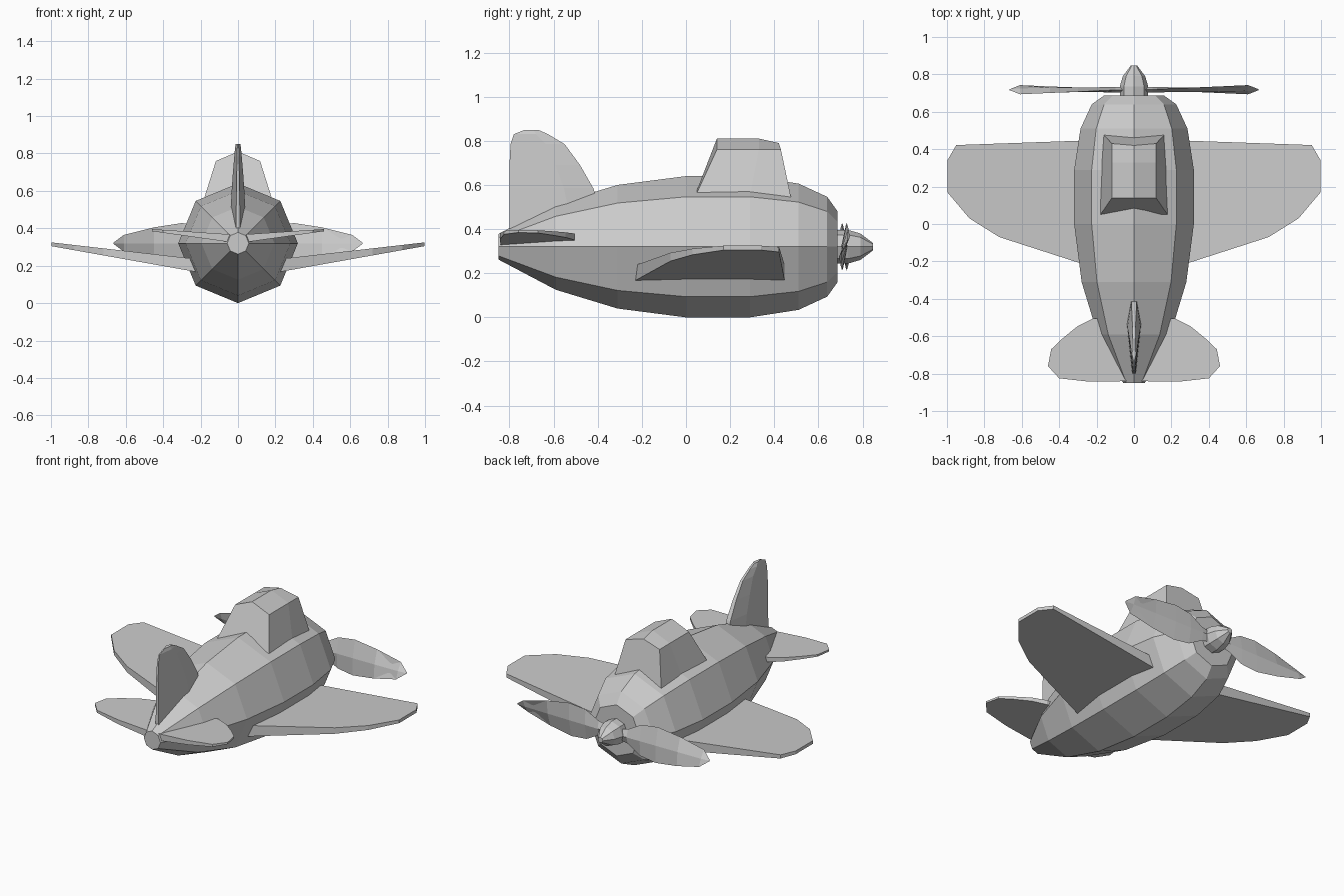
import bpy, bmesh
from math import sin, cos, pi, tan
from mathutils import Vector

if "Cube" in bpy.data.objects:
    bpy.data.objects.remove(bpy.data.objects["Cube"])

AXIS_Z = 0.32  # height of the fuselage centre line


def loft(name, rings, mirror=False):
    """Skin a list of equal-length point rings and cap both ends."""
    bm = bmesh.new()
    vs = [[bm.verts.new(Vector(p)) for p in ring] for ring in rings]
    n = len(rings[0])
    for a, b in zip(vs, vs[1:]):
        for i in range(n):
            j = (i + 1) % n
            bm.faces.new((a[i], a[j], b[j], b[i]))
    bm.faces.new(vs[0])
    bm.faces.new(vs[-1])
    bmesh.ops.remove_doubles(bm, verts=bm.verts, dist=0.0005)
    bmesh.ops.recalc_face_normals(bm, faces=bm.faces)
    me = bpy.data.meshes.new(name)
    bm.to_mesh(me)
    bm.free()
    ob = bpy.data.objects.new(name, me)
    bpy.context.collection.objects.link(ob)
    if mirror:
        mod = ob.modifiers.new("mirror", 'MIRROR')
        mod.use_mirror_merge = False
    return ob


def circle(y, r, sides=8):
    return [(r * sin(2 * pi * i / sides), y, AXIS_Z + r * cos(2 * pi * i / sides))
            for i in range(sides)]


def slab(name, outline, z_low, z_high):
    """Tapered dihedral panel; z_low / z_high give heights as functions of x."""
    loft(name, [[(x, y, z_low(x)) for x, y in outline],
                [(x, y, z_high(x)) for x, y in outline]], mirror=True)


# Fuselage: octagonal body of varying radius
loft("fuselage", [circle(y, r) for y, r in (
    (-0.85, 0.058), (-0.59, 0.195), (-0.31, 0.28), (0.0, 0.32), (0.29, 0.32),
    (0.51, 0.286), (0.64, 0.226), (0.687, 0.16))])

# Spinner on the nose
loft("spinner", [circle(y, r) for y, r in (
    (0.68, 0.075), (0.735, 0.076), (0.79, 0.06), (0.847, 0.017))])

# Canopy: tapered sides under a shallow peaked roof
canopy = []
for y0, y1, s0, z0, z1, z2 in ((0.02, 0.14, 0.20, 0.50, 0.76, 0.81),
                              (0.28, 0.33, 0.19, 0.50, 0.76, 0.81),
                              (0.485, 0.43, 0.17, 0.50, 0.76, 0.79)):
    canopy.append([(-s0, y0, z0), (-0.118, y1, z1), (0, y1 - (0.01 if y1 > 0.4 else 0), z2),
                   (0.118, y1, z1), (s0, y0, z0)])
loft("canopy", canopy)

# Main wings
slab("wing",
     [(0.1, 0.452), (0.95, 0.422), (0.998, 0.34), (0.998, 0.17),
      (0.88, 0.03), (0.72, -0.07), (0.1, -0.27)],
     lambda x: 0.127 + 0.178 * x, lambda x: 0.21 + 0.115 * x)

# Tailplane
slab("tailplane",
     [(0.02, -0.50), (0.22, -0.505), (0.30, -0.545), (0.38, -0.61), (0.443, -0.67),
      (0.46, -0.76), (0.40, -0.825), (0.24, -0.843), (0.02, -0.84)],
     lambda x: 0.32 + 0.14 * x, lambda x: 0.365 + 0.067 * x)

# Tail fin: stacked hexagonal sections (height, front, back, half thickness)
fin = []
for z, yf, yb, w in ((0.40, -0.36, -0.80, 0.042), (0.585, -0.42, -0.80, 0.035),
                     (0.69, -0.48, -0.80, 0.028), (0.785, -0.55, -0.795, 0.020),
                     (0.83, -0.625, -0.78, 0.016), (0.85, -0.67, -0.73, 0.012)):
    ym = yf + 0.35 * (yb - yf)
    fin.append([(-0.4 * w, yf, z), (0.4 * w, yf, z), (w, ym, z),
                (0.25 * w, yb, z), (-0.25 * w, yb, z), (-w, ym, z)])
loft("tail_fin", fin)

# Propeller: two leaf-shaped twisted blades
for side, name in ((1, "propeller_blade_right"), (-1, "propeller_blade_left")):
    blade = []
    for x, h, t, twist in ((0.03, 0.03, 0.016, 0), (0.10, 0.045, 0.015, 0.03),
                           (0.19, 0.095, 0.013, 0.06), (0.30, 0.108, 0.012, 0.1),
                           (0.45, 0.085, 0.010, 0.2), (0.61, 0.045, 0.007, 0.5),
                           (0.665, 0.004, 0.003, 0.5)):
        dy = h * tan(twist) * side
        blade.append([(side * x, 0.718 + dy, AXIS_Z + h), (side * x, 0.718 + t, AXIS_Z),
                      (side * x, 0.718 - dy, AXIS_Z - h), (side * x, 0.718 - t, AXIS_Z)])
    loft(name, blade)
